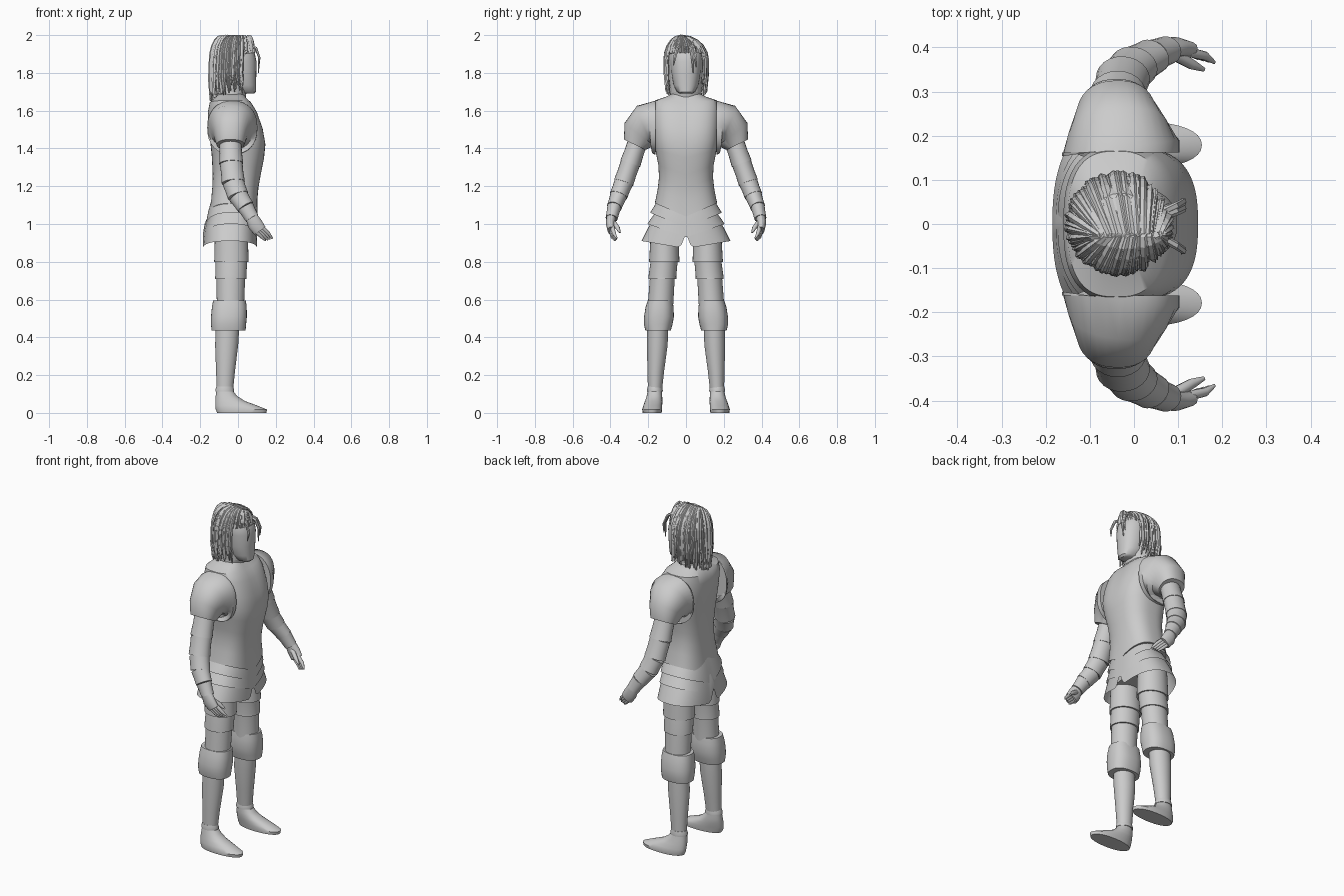
import bpy, bmesh, math, random
from mathutils import Vector

if "Cube" in bpy.data.objects:
    bpy.data.objects.remove(bpy.data.objects["Cube"])
random.seed(4)

grey = bpy.data.materials.new("plain_grey")
grey.use_nodes = True
COLOR = (0.6, 0.6, 0.6, 1)
grey.diffuse_color = COLOR
grey.node_tree.nodes["Principled BSDF"].inputs["Base Color"].default_value = COLOR


def finish(name, bm, smooth=True, mirror=False):
    bmesh.ops.recalc_face_normals(bm, faces=bm.faces)
    mesh = bpy.data.meshes.new(name)
    bm.to_mesh(mesh)
    bm.free()
    mesh.materials.append(grey)
    obj = bpy.data.objects.new(name, mesh)
    bpy.context.collection.objects.link(obj)
    if mirror:
        mod = obj.modifiers.new("mirror", 'MIRROR')
        mod.use_axis = (False, True, False)
        mod.use_mirror_merge = False
    if smooth:
        bpy.ops.object.select_all(action='DESELECT')
        obj.select_set(True)
        bpy.context.view_layer.objects.active = obj
        bpy.ops.object.shade_smooth_by_angle(angle=math.radians(40))
    return obj


def loft(bm, rings, n=32, power=2.0, along=False, hem=None, caps=True):
    """Skin rings (x, y, z, half depth, half width); along tilts them to the path."""
    loops = []
    for i, (x, y, z, ra, rb) in enumerate(rings):
        c, a, b = Vector((x, y, z)), Vector((1, 0, 0)), Vector((0, 1, 0))
        if along:
            p, q = rings[max(i - 1, 0)], rings[min(i + 1, len(rings) - 1)]
            t = (Vector(q[:3]) - Vector(p[:3])).normalized()
            a = (a - t * a.dot(t)).normalized()
            b = t.cross(a)
        loop = []
        for k in range(n):
            u = math.tau * k / n
            cu, su = math.cos(u), math.sin(u)
            e = 2 / power
            v = c + a * math.copysign(abs(cu) ** e, cu) * ra + b * math.copysign(abs(su) ** e, su) * rb
            if hem:
                v.z += hem(abs(v.y), rb) * i / (len(rings) - 1)
            loop.append(bm.verts.new(v))
        loops.append(loop)
    for lo, hi in zip(loops, loops[1:]):
        for k in range(n):
            bm.faces.new((lo[k], lo[(k + 1) % n], hi[(k + 1) % n], hi[k]))
    if caps:
        bm.faces.new(loops[0])
        bm.faces.new(loops[-1])


def part(name, rings, mirror=False, smooth=True, **kw):
    bm = bmesh.new()
    loft(bm, rings, **kw)
    return finish(name, bm, smooth, mirror)


def vee(depth):
    return lambda y, w: depth * y / w


# Breastplate with a pointed lower edge
part("breastplate", [
    (-.035, 0, 1.69, .065, .075), (-.04, 0, 1.665, .085, .11), (-.04, 0, 1.64, .11, .165),
    (-.03, 0, 1.59, .13, .175), (-.012, 0, 1.5, .143, .175), (0, 0, 1.42, .145, .172),
    (0, 0, 1.35, .138, .162), (-.007, 0, 1.26, .127, .146), (-.014, 0, 1.19, .122, .143),
    (-.02, 0, 1.12, .122, .15), (-.025, 0, 1.04, .128, .165)],
    n=64, power=2.7, hem=vee(.07))

# Layered skirt plates, the last one notched in the middle
part("skirt_upper", [(-.025, 0, 1.13, .115, .145), (-.03, 0, 1.06, .128, .165), (-.035, 0, .98, .138, .19)],
     n=64, power=2.4, hem=vee(.08), caps=False)
part("skirt_middle", [(-.03, 0, 1.08, .122, .15), (-.037, 0, .93, .14, .205)],
     n=64, power=2.4, hem=vee(.07), caps=False)
part("skirt_lower", [(-.035, 0, 1.04, .125, .165), (-.04, 0, .96, .137, .2), (-.042, 0, .87, .143, .235)],
     n=96, power=2.4, hem=lambda y, w: .04 * y / w + .08 * max(0, 1 - y / .03), caps=False)
part("hips", [(-.03, 0, 1.1, .1, .13), (-.035, 0, 1.0, .11, .165), (-.035, 0, .94, .1, .16)], power=2.4)

# Neck, collar and head
part("neck", [(-.025, 0, 1.78, .06, .06), (-.03, 0, 1.64, .066, .07)])
part("collar", [(-.03, 0, 1.7, .078, .082), (-.034, 0, 1.69, .078, .084), (-.036, 0, 1.66, .076, .08)])
part("head", [(.05, 0, 1.69, .035, .03), (.037, 0, 1.7, .058, .048), (.02, 0, 1.735, .075, .066),
              (.005, 0, 1.79, .092, .076), (-.002, 0, 1.86, .1, .084), (-.01, 0, 1.92, .095, .085),
              (-.02, 0, 1.965, .065, .06)], power=2.3)

# Shoulder guards
part("shoulder_guards", [
    (-.03, .162, 1.51, .133, .142), (-.03, .172, 1.51, .134, .14), (-.036, .205, 1.51, .115, .128),
    (-.04, .245, 1.475, .09, .1), (-.04, .272, 1.42, .073, .063)],
    mirror=True, along=True, power=2.3)

# Arm plates: each overlaps the next and flares slightly at its lower end
arm = [(-.04, .257, 1.43, .058, .052), (-.036, .295, 1.32, .06, .052), (-.025, .33, 1.22, .058, .05),
       (0, .357, 1.15, .053, .045), (.04, .38, 1.09, .044, .037), (.075, .394, 1.03, .035, .03)]
bm = bmesh.new()
for p, q in zip(arm, arm[1:]):
    end = q[:3] + (q[3] * 1.06, q[4] * 1.06)
    loft(bm, [p, tuple((s + t) / 2 for s, t in zip(p, q)), end], along=True, n=24)
finish("arm_plates", bm, mirror=True)

# Hands with fingers and a thumb
bm = bmesh.new()
loft(bm, [(.07, .395, 1.04, .032, .026), (.09, .4, 1.0, .04, .024), (.115, .395, .965, .036, .02)], along=True, n=16)
for k in range(4):
    s = k * .012
    loft(bm, [(.09 + s, .398 - s / 4, .965 + s / 2, .011, .011),
              (.125 + s, .39 - s / 4, .932 + s / 2, .01, .01),
              (.146 + s, .375 - s / 4, .912 + s / 3, .004, .004)], along=True, n=10)
loft(bm, [(.09, .385, 1.01, .014, .014), (.13, .362, .98, .012, .012), (.158, .35, .955, .005, .005)], along=True, n=10)
finish("hands", bm, mirror=True)

# Thigh plates
leg = [(-.035, .112, 1.0, .09, .075), (-.035, .115, .8, .088, .076), (-.038, .125, .71, .08, .07), (-.04, .135, .56, .07, .064)]
bm = bmesh.new()
for (x, y, z, a, b), (x2, y2, z2, a2, b2) in zip(leg, leg[1:]):
    loft(bm, [(x, y, z + .01, a * .95, b * .94), (x2, y2, z2 + .012, a2 * 1.03, b2 * 1.05), (x2, y2, z2, a2 * 1.04, b2 * 1.06)])
finish("thigh_plates", bm, mirror=True)

# Knee guards, shins, ankle rings and shoes
part("knee_guards", [(-.045, .137, .595, .087, .066), (-.046, .14, .56, .092, .074), (-.048, .143, .51, .095, .079),
                     (-.05, .147, .47, .093, .076), (-.05, .148, .435, .09, .067)], mirror=True, power=2.4)
part("shins", [(-.055, .15, .46, .062, .055), (-.06, .152, .36, .061, .055), (-.066, .16, .22, .05, .044),
               (-.07, .165, .1, .042, .036)], mirror=True)
part("ankle_rings", [(-.07, .165, .14, .044, .038), (-.07, .165, .122, .05, .042), (-.07, .165, .112, .05, .042)], mirror=True)
part("shoes", [(-.071, .165, .12, .043, .036), (-.062, .167, .09, .056, .041), (-.042, .171, .063, .078, .046),
               (-.008, .176, .038, .112, .05), (.018, .179, .018, .136, .053), (.02, .179, 0, .13, .05)],
     mirror=True, power=2.2)

# Hair cap beneath the locks
part("hair_cap", [(-.04, 0, 1.70, .09, .085), (-.045, 0, 1.8, .095, .095), (-.035, 0, 1.87, .105, .1),
                  (-.03, 0, 1.93, .1, .095), (-.03, 0, 1.97, .07, .07), (-.03, 0, 1.985, .03, .03)], smooth=False, n=24)

# Locks run from the parting, over the crown and hang down
bm = bmesh.new()
for k in range(120):
    u = math.tau * k / 120 + random.uniform(-.03, .03)
    facing = math.cos(u)
    swell = random.uniform(.92, 1.04)
    if facing > .5:
        end = random.uniform(1.87, 1.91)
    else:
        end = 1.71 - .04 * max(0, -facing) + random.uniform(-.02, .04)
    start, pts = -.01 + .07 * facing, []
    for j in range(6):
        t = j / 5 * math.pi / 2
        s = math.sin(t) * swell
        pts.append((start * (1 - s) + s * (-.03 + .118 * facing), -.025 * (1 - s) + s * .112 * math.sin(u),
                    1.865 + .13 * math.cos(t) * swell))
    x, y, z = pts[-1]
    if facing > .5:
        pts = [p for p in pts if p[2] > end]
    else:
        pts += [(x - .004, y * .99, (z + end) / 2), (x + .004, y * .92, end)]
    rows = []
    side = Vector((-math.sin(u), facing, 0))
    out = Vector((facing, math.sin(u), .4)).normalized()
    for j, p in enumerate(pts):
        w = random.uniform(.006, .010) * (1 if j < len(pts) - 1 else .35)
        c = Vector(p)
        rows.append([bm.verts.new(c + d) for d in (side * w, out * .006, -side * w, -out * .006)])
    for lo, hi in zip(rows, rows[1:]):
        for m in range(4):
            bm.faces.new((lo[m], lo[(m + 1) % 4], hi[(m + 1) % 4], hi[m]))
    bm.faces.new(rows[0])
    bm.faces.new(rows[-1])
finish("hair_locks", bm, smooth=False)

# Loose locks falling over the forehead
bm = bmesh.new()
for y, low in ((.05, 1.83), (.035, 1.8), (-.06, 1.84)):
    loft(bm, [(.05, y * .4, 1.955, .008, .01), (.095, y * .8, 1.93, .008, .01),
              (.113, y, 1.88, .006, .009), (.108, y * 1.1, low, .002, .003)], along=True, n=6)
finish("forehead_locks", bm, smooth=False)
